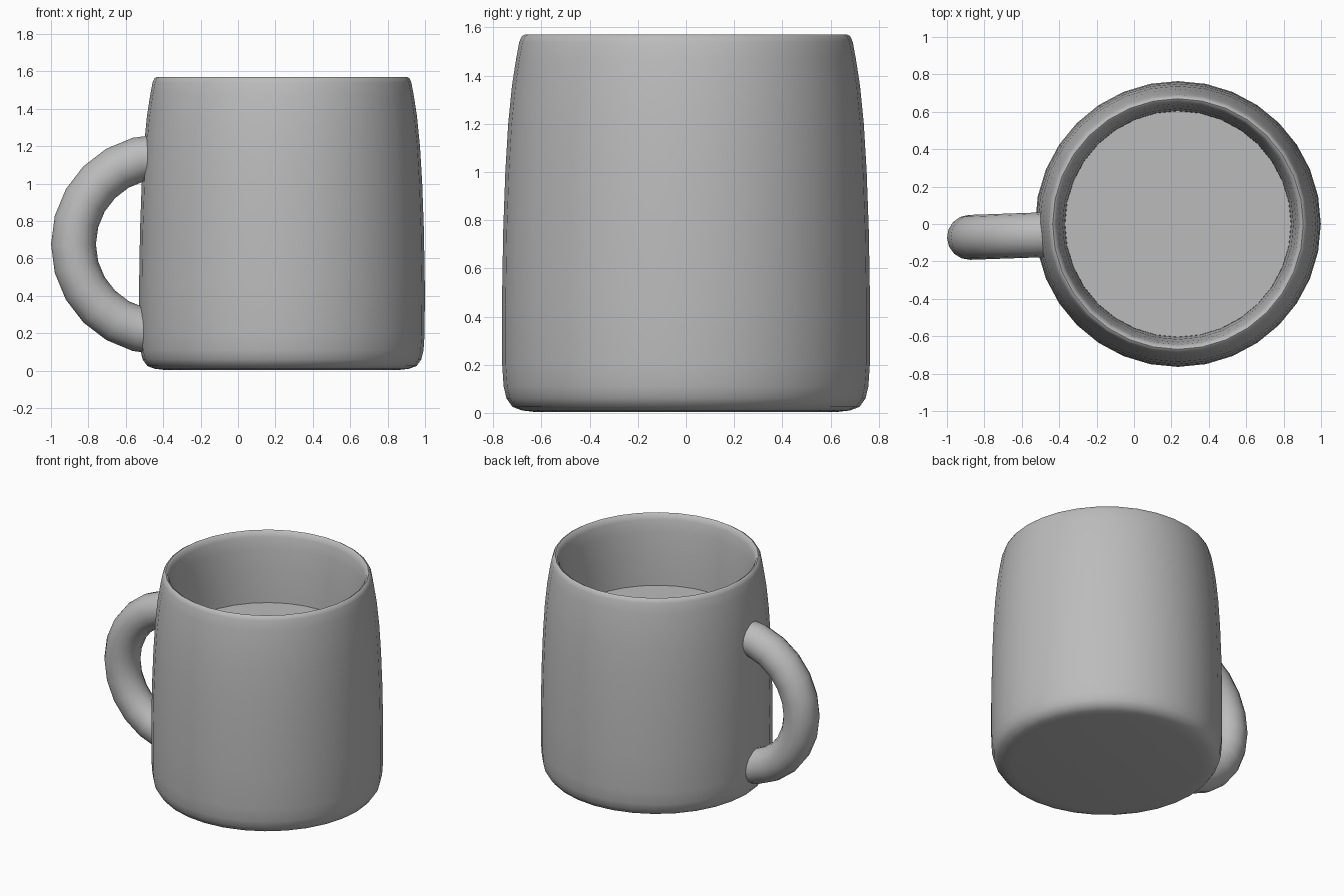
import bpy, bmesh, math
from mathutils import Vector

cube = bpy.data.objects.get("Cube")
if cube:
    bpy.data.objects.remove(cube, do_unlink=True)

CUP_X = 0.235
SIDES = 32

# Plain ceramic grey
grey = bpy.data.materials.new("ceramic_grey")
grey.use_nodes = True
grey.diffuse_color = (0.5, 0.5, 0.5, 1)
grey.node_tree.nodes["Principled BSDF"].inputs["Base Color"].default_value = (0.5, 0.5, 0.5, 1)


def finish(bm, name, location):
    bmesh.ops.recalc_face_normals(bm, faces=bm.faces)
    mesh = bpy.data.meshes.new(name)
    bm.to_mesh(mesh)
    bm.free()
    obj = bpy.data.objects.new(name, mesh)
    bpy.context.collection.objects.link(obj)
    obj.location = location
    mesh.materials.append(grey)
    mesh.shade_smooth()
    return obj


def skin(bm, rings):
    """Join successive rings of points with quads and cap both ends."""
    loops = [[bm.verts.new(p) for p in ring] for ring in rings]
    for a, b in zip(loops, loops[1:]):
        for i in range(len(a)):
            j = (i + 1) % len(a)
            bm.faces.new((a[i], a[j], b[j], b[i]))
    bm.faces.new(loops[0])
    bm.faces.new(loops[-1])


def circle(radius, z, sides=SIDES):
    return [Vector((radius * math.cos(t), radius * math.sin(t), z))
            for t in (2 * math.pi * i / sides for i in range(sides))]


# Cup body: outside from the base up, over the rim, down the inside
profile = [(0.62, 0.003), (0.68, 0.01), (0.72, 0.025), (0.745, 0.06), (0.757, 0.11),
           (0.763, 0.2), (0.764, 0.45), (0.759, 0.75), (0.75, 1.0), (0.738, 1.2),
           (0.722, 1.36), (0.705, 1.47), (0.692, 1.54), (0.682, 1.563), (0.67, 1.57),
           (0.657, 1.562), (0.645, 1.53), (0.632, 1.45), (0.617, 1.3), (0.605, 1.1),
           (0.6, 0.8), (0.6, 0.3), (0.57, 0.18), (0.5, 0.15)]
bm = bmesh.new()
skin(bm, [circle(r, z) for r, z in profile])
finish(bm, "cup_body", (CUP_X, 0, 0))

# Drink surface
bm = bmesh.new()
bmesh.ops.create_circle(bm, cap_ends=True, segments=SIDES, radius=0.604)
finish(bm, "drink_surface", (CUP_X, 0, 1.07))

# Handle: half ring whose ends are buried in the wall
bm = bmesh.new()
rings = []
for k in range(13):
    a = math.radians(90 + 15 * k)
    out = Vector((math.cos(a), 0, math.sin(a)))
    rings.append([out * (0.47 + p.x) + Vector((0, p.y, 0)) for p in circle(0.12, 0, 16)])
skin(bm, rings)
handle = finish(bm, "handle", (-0.41, -0.055, 0.675))
handle.rotation_euler.z = math.radians(2)

# Smooth shading with sharp edges kept
bpy.ops.object.select_all(action="DESELECT")
for name in ("cup_body", "drink_surface", "handle"):
    obj = bpy.data.objects[name]
    obj.select_set(True)
    bpy.context.view_layer.objects.active = obj
bpy.ops.object.shade_smooth_by_angle(angle=math.radians(50))
